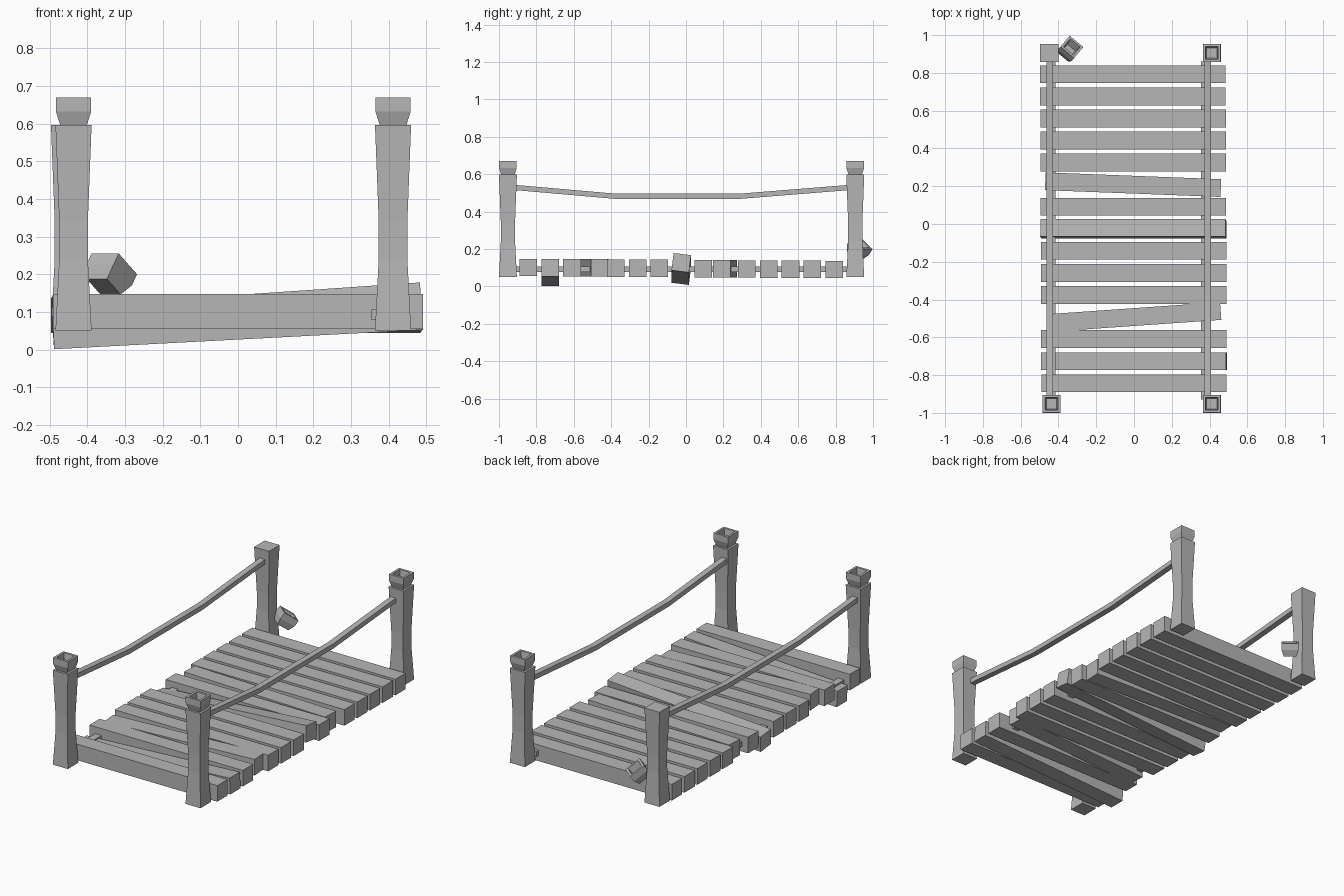
import bpy, bmesh, math
from mathutils import Matrix, Vector

cube = bpy.data.objects.get("Cube")
if cube:
    bpy.data.objects.remove(cube, do_unlink=True)

grey = bpy.data.materials.new("plain_grey")
grey.use_nodes = True
COLOUR = (0.47, 0.47, 0.47, 1)
grey.diffuse_color = COLOUR
grey.node_tree.nodes["Principled BSDF"].inputs["Base Color"].default_value = COLOUR


def finish(name, bm, matrix):
    bmesh.ops.recalc_face_normals(bm, faces=bm.faces)
    mesh = bpy.data.meshes.new(name)
    bm.to_mesh(mesh)
    bm.free()
    mesh.materials.append(grey)
    obj = bpy.data.objects.new(name, mesh)
    obj.matrix_world = matrix
    bpy.context.collection.objects.link(obj)
    return obj


def loft(name, rings, matrix):
    """Closed skin through four-point rings."""
    bm = bmesh.new()
    loops = [[bm.verts.new(p) for p in ring] for ring in rings]
    for a, b in zip(loops, loops[1:]):
        for i in range(4):
            j = (i + 1) % 4
            bm.faces.new((a[i], a[j], b[j], b[i]))
    bm.faces.new(loops[0])
    bm.faces.new(loops[-1])
    return finish(name, bm, matrix)


CORNERS = ((-1, -1), (1, -1), (1, 1), (-1, 1))


def square_loft(name, profile, matrix):
    rings = [[(sx * h, sy * h, z) for sx, sy in CORNERS] for h, z in profile]
    return loft(name, rings, matrix)


def box(name, size, location, pitch=0, yaw=0, roll=0):
    bm = bmesh.new()
    bmesh.ops.create_cube(bm, size=1)
    bmesh.ops.scale(bm, vec=size, verts=bm.verts)
    turn = (Matrix.Rotation(math.radians(yaw), 4, 'Z')
            @ Matrix.Rotation(math.radians(-pitch), 4, 'Y')
            @ Matrix.Rotation(math.radians(roll), 4, 'X'))
    return finish(name, bm, Matrix.Translation(location) @ turn)


# Waisted posts and hollow cups on top (half width, height)
POST = ((0.048, 0.05), (0.038, 0.24), (0.038, 0.34), (0.048, 0.597))
CUP = ((0.035, 0), (0.047, 0.038), (0.047, 0.075), (0.034, 0.075), (0.027, 0.03))

posts = {
    "front_right": (-0.437, -0.952),
    "front_left": (0.412, -0.952),
    "back_left": (0.412, 0.905),
    "back_right": (-0.449, 0.905),
}
for place, (x, y) in posts.items():
    square_loft(place + "_post", POST, Matrix.Translation((x, y, 0)))
    if place != "back_right":
        square_loft(place + "_cup", CUP, Matrix.Translation((x, y, 0.595)))

# Cup fallen beside the bare post
tilt = (Matrix.Rotation(math.radians(50), 4, 'Z')
        @ Matrix.Rotation(math.radians(36), 4, 'Y'))
square_loft("fallen_cup", CUP, Matrix.Translation((-0.357, 0.904, 0.167)) @ tilt)

# Sagging handrails and straight stringers below the deck
SAG = ((-0.93, 0.53), (-0.38, 0.482), (0.29, 0.482), (0.89, 0.53))
for side, rail_x, beam_x in (("right", -0.446, -0.435), ("left", 0.391, 0.375)):
    rings = [[(sx * 0.017, y, z + sz * 0.014) for sx, sz in CORNERS] for y, z in SAG]
    loft(side + "_handrail", rings, Matrix.Translation((rail_x, 0, 0)))
    box(side + "_stringer", (0.04, 1.79, 0.028), (beam_x, -0.035, 0.092))

# Deck planks, some of them loose
PITCH = 0.1168
loose = {
    1: dict(z=0.073, pitch=3),
    3: dict(yaw=4, length=0.92, x=0),
    7: dict(z=0.093, pitch=3.9, roll=-7),
    9: dict(yaw=-2.2, length=0.93, x=-0.005),
}
for i in range(15):
    y = -0.843 + i * PITCH
    opts = loose.get(i, {})
    t = i / 14
    location = Vector((opts.get("x", -0.006 * t),
                       y, opts.get("z", 0.101 - 0.011 * t)))
    size = (opts.get("length", 0.982), 0.094, 0.093)
    box("plank_%02d" % (i + 1), size, location, opts.get("pitch", 0),
        opts.get("yaw", 0), opts.get("roll", 0))
